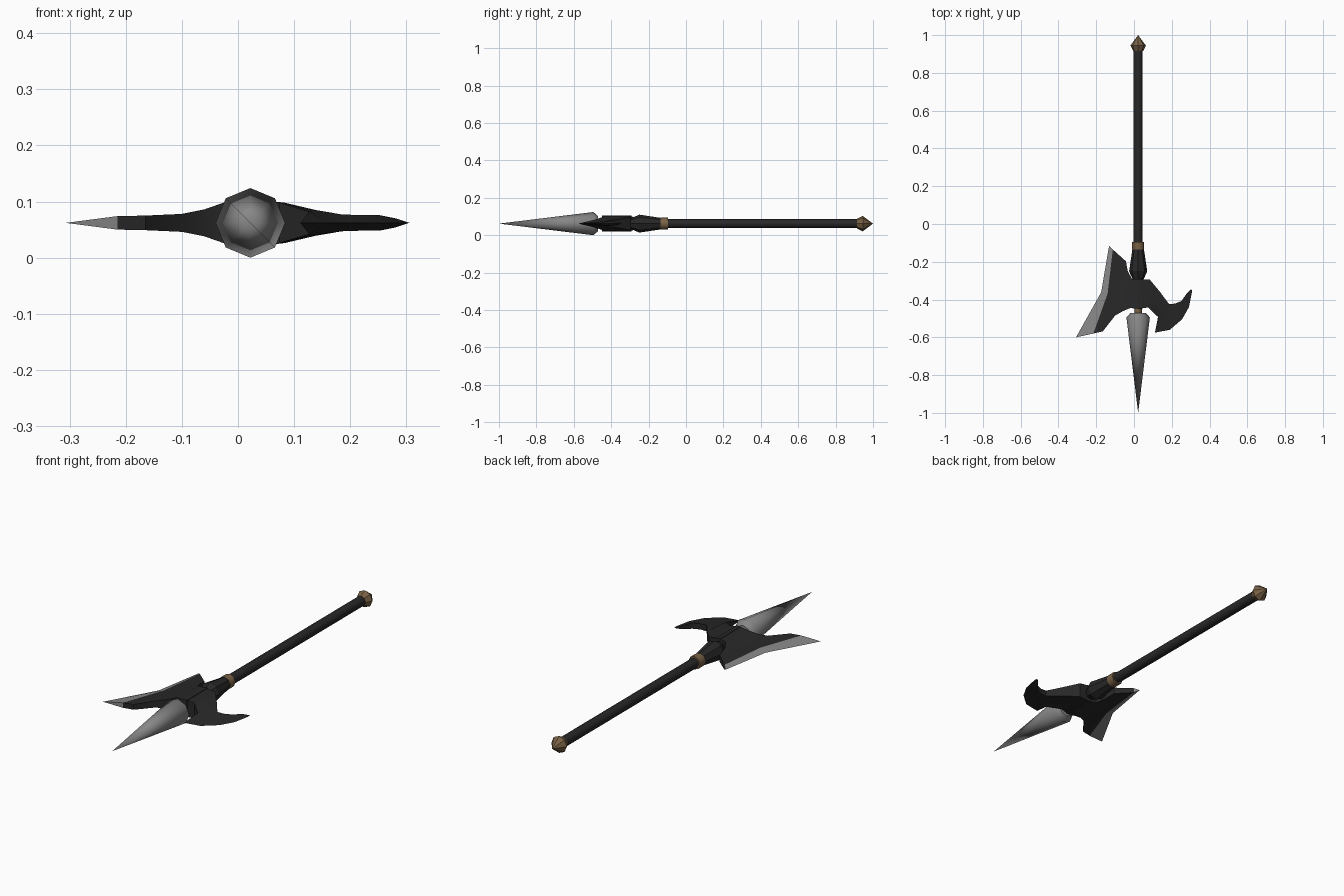
import bpy, bmesh, math

if "Cube" in bpy.data.objects:
    bpy.data.objects.remove(bpy.data.objects["Cube"])

CX, CZ = 0.022, 0.062   # weapon axis, running along y


def material(name, rgb):
    m = bpy.data.materials.new(name)
    m.diffuse_color = (*rgb, 1)
    m.use_nodes = True
    m.node_tree.nodes["Principled BSDF"].inputs["Base Color"].default_value = m.diffuse_color
    return m


DARK = material("blackened_iron", (0.021, 0.021, 0.021))
STEEL = material("polished_steel", (0.24, 0.24, 0.24))
BRONZE = material("bronze", (0.19, 0.12, 0.06))


def finish(name, bm, mats, angle):
    bmesh.ops.remove_doubles(bm, verts=bm.verts, dist=0.0002)
    bmesh.ops.recalc_face_normals(bm, faces=bm.faces)
    me = bpy.data.meshes.new(name)
    bm.to_mesh(me)
    bm.free()
    ob = bpy.data.objects.new(name, me)
    bpy.context.collection.objects.link(ob)
    for m in mats:
        me.materials.append(m)
    if angle:
        bpy.ops.object.select_all(action='DESELECT')
        ob.select_set(True)
        bpy.context.view_layer.objects.active = ob
        bpy.ops.object.shade_smooth_by_angle(angle=math.radians(angle))
    return ob


def turned(name, profile, mat, angle=50, sides=8):
    """Solid of revolution about the weapon axis; profile is (y, radius)."""
    bm = bmesh.new()
    rings = []
    for y, r in profile:
        rings.append([bm.verts.new((CX + r * math.cos(a), y, CZ + r * math.sin(a)))
                      for a in (2 * math.pi * i / sides for i in range(sides))])
    for a, b in zip(rings, rings[1:]):
        for i in range(sides):
            j = (i + 1) % sides
            bm.faces.new((a[i], a[j], b[j], b[i]))
    for ring, (y, r) in ((rings[0], profile[0]), (rings[-1], profile[-1])):
        if r > 0:
            bm.faces.new(ring)
    return finish(name, bm, [mat], angle)


def plate(name, stations, mats, steel_from=99):
    """Loft of stations; each is a row of (x, y, half thickness) points."""
    bm = bmesh.new()
    loops = []
    for s in stations:
        if len(s) == 2:
            s = [s[0], [(p + q) / 2 for p, q in zip(*s)], s[1]]
        up = [bm.verts.new((x, y, CZ + t)) for x, y, t in s]
        low = [bm.verts.new((x, y, CZ - t)) for x, y, t in s]
        loops.append(up + low[::-1])
    n = len(loops[0])
    for k, (a, b) in enumerate(zip(loops, loops[1:])):
        for i in range(n):
            j = (i + 1) % n
            f = bm.faces.new((a[i], a[j], b[j], b[i]))
            f.material_index = int(k >= steel_from)
    for end in (loops[0], loops[-1]):
        for i in range(2):
            bm.faces.new((end[i], end[i + 1], end[4 - i], end[5 - i]))
    bmesh.ops.dissolve_degenerate(bm, dist=0.0002, edges=bm.edges)
    return finish(name, bm, mats, 30)


# Handle and fittings
turned("shaft", [(0.94, 0.024), (-0.12, 0.024)], DARK)
turned("pommel", [(0.915, 0.026), (0.945, 0.041), (1.0, 0)], BRONZE, 0)
turned("collar", [(-0.095, 0.032), (-0.135, 0.032)], BRONZE)
turned("ferrule", [(-0.13, 0.03), (-0.25, 0.048), (-0.297, 0.027)], DARK, 30)
turned("spear_neck", [(-0.28, 0.02), (-0.49, 0.02)], BRONZE)
turned("spear_point", [(-0.47, 0.04), (-0.495, 0.062), (-1.0, 0)], STEEL)

# Axe blade: hub flaring out to a steel cutting edge
plate("axe_blade", [
    [(0.04, -0.292, 0.043), (0.04, -0.45, 0.043)],
    [(-0.01, -0.291, 0.038), (-0.02, -0.445, 0.038)],
    [(-0.033, -0.25, 0.024), (-0.06, -0.462, 0.024)],
    [(-0.043, -0.197, 0.016), (-0.085, -0.35, 0.016), (-0.10, -0.485, 0.016)],
    [(-0.11, -0.137, 0.012), (-0.132, -0.37, 0.013), (-0.165, -0.568, 0.013)],
    [(-0.112, -0.135, 0.011), (-0.14, -0.37, 0.012), (-0.215, -0.58, 0.012)],
    [(-0.132, -0.116, 0), (-0.174, -0.362, 0), (-0.307, -0.60, 0)],
], [DARK, STEEL], steel_from=5)

# Rear hook: crescent with a sharp outer edge
plate("rear_hook", [
    [(0.02, -0.292, 0.043), (0.02, -0.45, 0.043)],
    [(0.083, -0.294, 0.036), (0.074, -0.442, 0.036)],
    [(0.138, -0.36, 0.023), (0.127, -0.492, 0.02)],
    [(0.185, -0.423, 0.015), (0.111, -0.575, 0)],
    [(0.215, -0.422, 0.014), (0.19, -0.56, 0)],
    [(0.251, -0.408, 0.014), (0.254, -0.505, 0)],
    [(0.281, -0.365, 0.008), (0.291, -0.44, 0)],
    [(0.305, -0.344, 0), (0.307, -0.36, 0)],
], [DARK])
